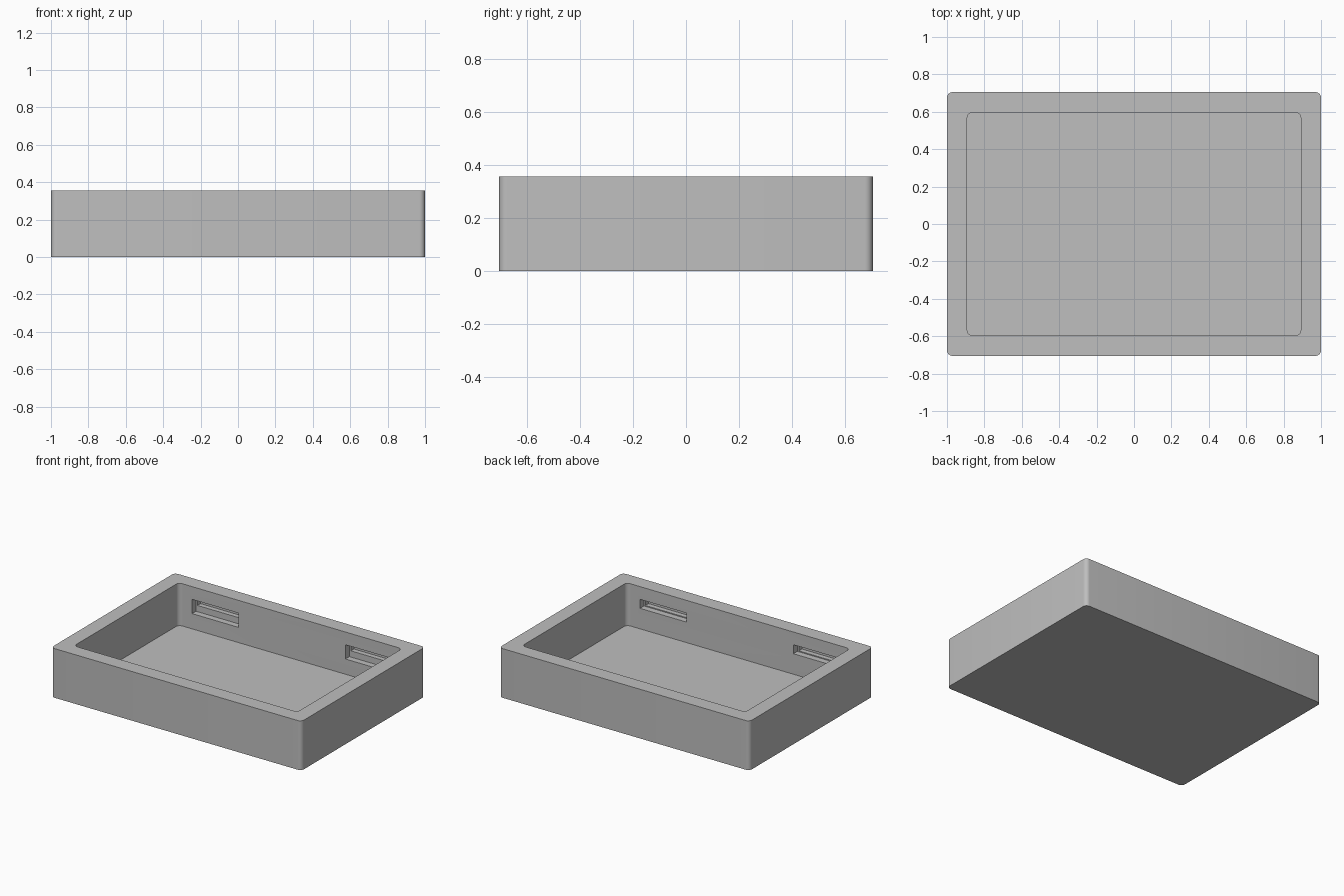
import bpy, bmesh, math

LENGTH, WIDTH, HEIGHT = 2.0, 1.41, 0.355
WALL, FLOOR, RADIUS = 0.108, 0.05, 0.03

cube = bpy.data.objects.get("Cube")
if cube:
    bpy.data.objects.remove(cube, do_unlink=True)

grey = bpy.data.materials.new("plain_grey")
grey.use_nodes = True
colour = (0.52, 0.52, 0.52, 1)
grey.diffuse_color = colour
grey.node_tree.nodes["Principled BSDF"].inputs["Base Color"].default_value = colour


def rounded_ring(bm, sx, sy, z, steps=6):
    """Counter-clockwise loop of vertices around a rounded rectangle."""
    ring = []
    for corner, (ux, uy) in enumerate([(1, 1), (-1, 1), (-1, -1), (1, -1)]):
        for i in range(steps + 1):
            a = math.pi / 2 * (corner + i / steps)
            ring.append(bm.verts.new((ux * (sx / 2 - RADIUS) + RADIUS * math.cos(a),
                                      uy * (sy / 2 - RADIUS) + RADIUS * math.sin(a), z)))
    return ring


def box_cutter(x0, x1, y0, y1, z0, z1):
    bpy.ops.mesh.primitive_cube_add(size=1, location=((x0 + x1) / 2, (y0 + y1) / 2, (z0 + z1) / 2))
    ob = bpy.context.object
    ob.scale = (x1 - x0, abs(y1 - y0), z1 - z0)
    ob.hide_render = True
    return ob


# Open tray: outer wall, rim, inner wall and floor
bm = bmesh.new()
inner = (LENGTH - 2 * WALL, WIDTH - 2 * WALL)
rings = [rounded_ring(bm, LENGTH, WIDTH, 0), rounded_ring(bm, LENGTH, WIDTH, HEIGHT),
         rounded_ring(bm, *inner, HEIGHT), rounded_ring(bm, *inner, FLOOR)]
for low, high in zip(rings, rings[1:]):
    for i in range(len(low)):
        j = (i + 1) % len(low)
        bm.faces.new((low[i], low[j], high[j], high[i]))
bm.faces.new(rings[0][::-1])
bm.faces.new(rings[-1])
bmesh.ops.recalc_face_normals(bm, faces=bm.faces)
mesh = bpy.data.meshes.new("tray")
bm.to_mesh(mesh)
bm.free()
mesh.materials.append(grey)
tray = bpy.data.objects.new("tray", mesh)
bpy.context.collection.objects.link(tray)

# Stepped latch pockets: tall ones in the back wall, low ones in the front wall
cutters = []
for side, bottom in ((1, 0.16), (-1, 0.198)):
    face = side * inner[1] / 2
    for start in (-0.785, 0.44):
        x0, x1 = sorted((side * start, side * (start + 0.37)))
        cutters.append(box_cutter(x0, x1, face - side * 0.02, face + side * 0.045, bottom, 0.263))
        cutters.append(box_cutter(x0 + 0.012, x1 - 0.012, face - side * 0.01,
                                  face + side * 0.08, 0.205, 0.255))

bpy.ops.object.select_all(action='DESELECT')
tray.select_set(True)
bpy.context.view_layer.objects.active = tray
for cutter in cutters:
    mod = tray.modifiers.new("pocket", 'BOOLEAN')
    mod.operation = 'DIFFERENCE'
    mod.solver = 'EXACT'
    mod.object = cutter
    bpy.ops.object.modifier_apply(modifier=mod.name)
    bpy.data.objects.remove(cutter, do_unlink=True)

bpy.ops.object.shade_smooth_by_angle(angle=math.radians(30))
